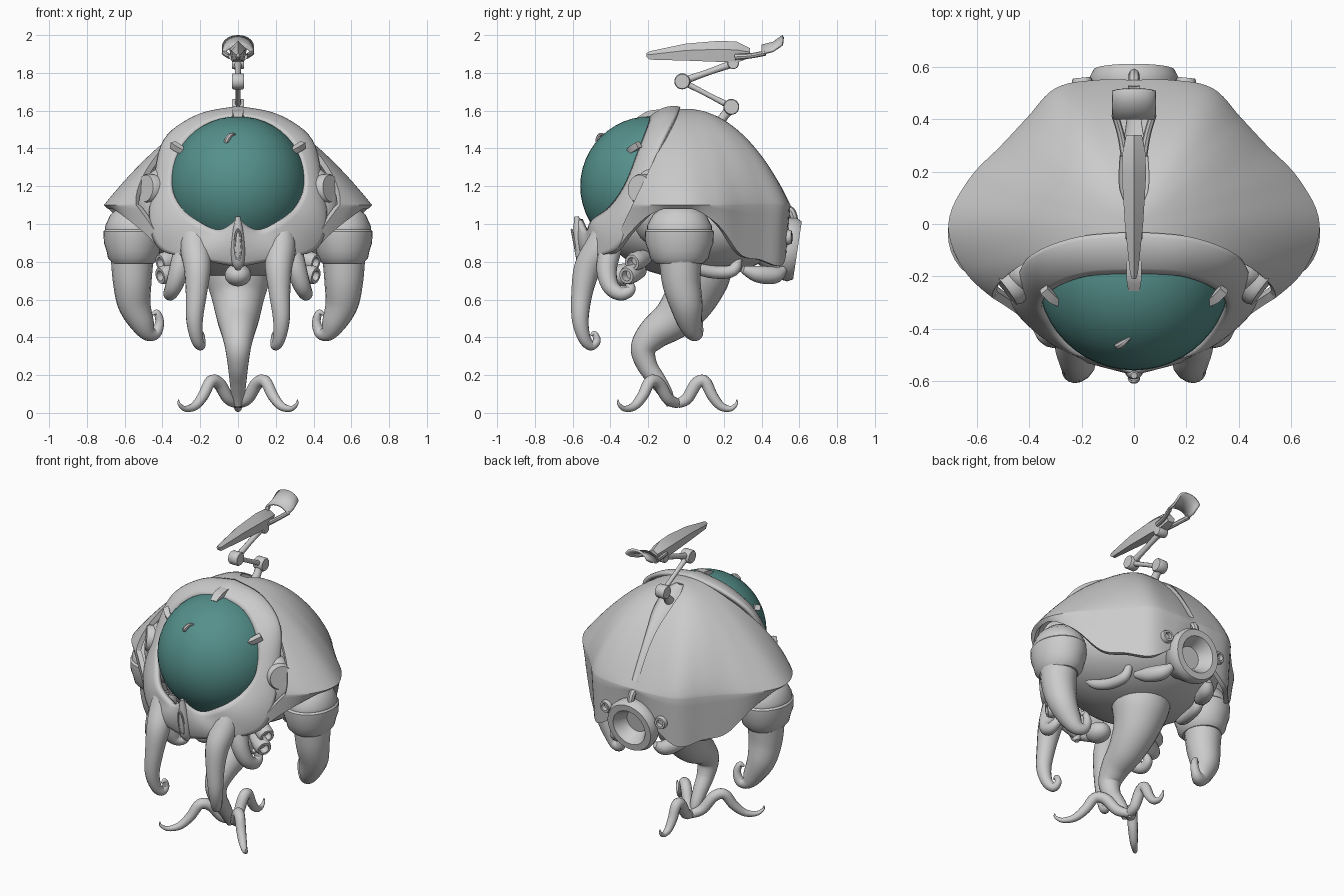
import bpy, bmesh, math
from mathutils import Vector, Matrix

if "Cube" in bpy.data.objects:
    bpy.data.objects.remove(bpy.data.objects["Cube"])


def material(name, rgb):
    m = bpy.data.materials.new(name)
    m.use_nodes = True
    m.diffuse_color = (*rgb, 1)
    m.node_tree.nodes["Principled BSDF"].inputs["Base Color"].default_value = (*rgb, 1)
    return m


GREY = material("pale_grey", (0.6, 0.6, 0.6))
TEAL = material("teal_glass", (0.09, 0.28, 0.26))


def smooth_path(keys, steps=6):
    """Catmull-Rom samples through equally weighted keys of any size."""
    out, n = [], len(keys) - 1
    for i in range(n):
        a, b, c, d = (keys[min(max(i + k, 0), n)] for k in (-1, 0, 1, 2))
        for s in range(steps):
            t = s / steps
            out.append(tuple(
                q + t / 2 * (r - p + t * (2 * p - 5 * q + 4 * r - w + t * (3 * (q - r) + w - p)))
                for p, q, r, w in zip(a, b, c, d)))
    return out + [tuple(keys[-1])]


def shade(ob, degrees):
    bpy.ops.object.select_all(action='DESELECT')
    ob.select_set(True)
    bpy.context.view_layer.objects.active = ob
    bpy.ops.object.shade_smooth_by_angle(angle=math.radians(degrees))


def grid(name, rows, mat=GREY, closed=True, caps=False, mirror=False, thick=0, cut=None):
    """Skin rows of points into one object."""
    bm = bmesh.new()
    vs = [[bm.verts.new(p) for p in row] for row in rows]
    n = len(rows[0])
    for a, b in zip(vs, vs[1:]):
        for i in range(n if closed else n - 1):
            j = (i + 1) % n
            bm.faces.new((a[i], a[j], b[j], b[i]))
    if caps:
        bm.faces.new(vs[0])
        bm.faces.new(vs[-1])
    bmesh.ops.remove_doubles(bm, verts=bm.verts, dist=0.0005)
    if cut:
        bmesh.ops.bisect_plane(bm, geom=bm.verts[:] + bm.edges[:] + bm.faces[:],
                               plane_co=cut[0], plane_no=cut[1], clear_outer=True)
    bmesh.ops.recalc_face_normals(bm, faces=bm.faces)
    me = bpy.data.meshes.new(name)
    bm.to_mesh(me)
    bm.free()
    me.materials.append(mat)
    ob = bpy.data.objects.new(name, me)
    bpy.context.collection.objects.link(ob)
    if mirror:
        ob.modifiers.new("mirror", 'MIRROR')
    if thick:
        s = ob.modifiers.new("thickness", 'SOLIDIFY')
        s.thickness = thick
    shade(ob, 40)
    return ob


def tube(name, keys, sides=16, wide=1, **kw):
    """Tapered tube through keys of x, y, z, radius."""
    pts = smooth_path(keys)
    pos = [Vector(p[:3]) for p in pts]
    rows, side = [], None
    for i, p in enumerate(pos):
        d = (pos[min(i + 1, len(pos) - 1)] - pos[max(i - 1, 0)]).normalized()
        if side is None:
            side = d.orthogonal()
        side = (side - d * side.dot(d)).normalized()
        up = d.cross(side)
        ring = []
        for k in range(sides):
            a = math.tau * k / sides
            q = p + (side * math.cos(a) + up * math.sin(a)) * pts[i][3]
            ring.append((q.x * wide, q.y, q.z))
        rows.append(ring)
    return grid(name, rows, caps=True, **kw)


def lathe(name, profile, loc, axis=(0, 0, 1), scale=(1, 1, 1), sides=32, **kw):
    """Turn a radius, height profile round an axis."""
    m = (Matrix.Translation(loc) @ Matrix.Diagonal((*scale, 1))
         @ Vector(axis).to_track_quat('Z', 'Y').to_matrix().to_4x4())
    rows = [[m @ Vector((r * math.cos(math.tau * k / sides), r * math.sin(math.tau * k / sides), h))
             for k in range(sides)] for r, h in profile]
    return grid(name, rows, **kw)


def ball(name, loc, scale, **kw):
    arc = [(math.sin(math.pi * i / 24), -math.cos(math.pi * i / 24)) for i in range(25)]
    return lathe(name, arc, loc, scale=scale, sides=48, **kw)


def drum(name, loc, r, h, axis=(1, 0, 0), **kw):
    return lathe(name, [(0, -h), (r * .9, -h), (r, -h * .8), (r, h * .8), (r * .9, h), (0, h)],
                 loc, axis, sides=24, **kw)


def socket(name, loc, r, h, axis, **kw):
    return lathe(name, [(r * .8, -h), (r, 0), (r, h * .7), (r * .85, h), (r * .55, h),
                        (r * .5, h * .4), (0, h * .4)], loc, axis, sides=20, **kw)


# Armour shell: domed crown, then a wall down to a rim that arches over each arm
crown, waist = 1.61, 1.1
radius = smooth_path([(r,) for r in (.56, .56, .56, .56, .6, .675, .71, .655, .592, .577, .6, .57, .55)])
rim = smooth_path([(z,) for z in (.84, .84, .84, .85, .96, 1.06, 1.09, 1.0, .84, .81, .78, .88, 1.03)])
rows, half = [], len(radius) - 1
for j in range(31):
    row = []
    for i in range(2 * half):
        k = i if i <= half else 2 * half - i
        a = math.pi * i / half
        f = math.sin(math.pi / 2 * min(j / 24, 1))
        w = max(j - 24, 0) / 6
        r = (.6 + (radius[k][0] - .6) * f) * f * (1 - .03 * w)
        swell = max(1 - f * f, 0) ** (1 - .25 * math.sin(2 * a) ** 2)
        z = waist + (crown - waist) * swell - w * max(waist - rim[k][0], .02)
        row.append((r * math.sin(a), -r * math.cos(a), z))
    rows.append(row)
shell = grid("armour_shell", rows, thick=.03, cut=((0, -.04, crown), (0, -.73, .35)))

# Spine groove cut into the shell
spine = [(0, y, waist + .51 * (1 - (y / .555) ** 2), r)
         for y, r in ((.06, .01), (.14, .022), (.25, .022), (.35, .015), (.44, .01), (.53, .008))]
cutter = tube("groove_cutter", spine, wide=2.6)
bpy.context.view_layer.objects.active = shell
boolean = shell.modifiers.new("groove", 'BOOLEAN')
boolean.operation = 'DIFFERENCE'
boolean.object = cutter
for m in list(shell.modifiers):
    bpy.ops.object.modifier_apply(modifier=m.name)
bpy.data.objects.remove(cutter)
shade(shell, 45)

# Inner body and glass canopy
ball("inner_core", (0, .05, 1.15), (.43, .38, .36))
ball("belly", (0, .05, .98), (.48, .47, .27))
eye = Vector((0, -.19, 1.2))
ball("glass_canopy", eye, (.37, .37, .37), mat=TEAL)
tube("canopy_hook", [(-.06, -.44, 1.41, .006), (-.06, -.465, 1.44, .014),
                     (-.04, -.455, 1.47, .012), (-.015, -.435, 1.475, .004)], sides=8)

# Face mask framing the canopy
inner = smooth_path([(0, -.19, 1.575), (.18, -.2, 1.53), (.31, -.25, 1.4), (.355, -.32, 1.22),
                     (.31, -.4, 1.1), (.22, -.5, 1.02), (.1, -.53, .97), (0, -.575, 1.03)])
outer = smooth_path([(0, -.03, 1.62), (.22, -.05, 1.575), (.395, -.12, 1.445), (.45, -.22, 1.2),
                     (.47, -.3, 1.03), (.42, -.37, .87), (.24, -.5, .82), (0, -.54, .77)])
rows = []
for s in range(9):
    t = s / 8
    row = []
    for a, b in zip(inner, outer):
        p = Vector(a).lerp(Vector(b), t)
        out = (p - eye).normalized()
        row.append(p + out * .09 * t * (1 - t))
    rows.append(row)
grid("face_mask", rows, closed=False, mirror=True, thick=.03)
tube("nose_ridge", [(0, -.58, 1.04, .012), (0, -.57, .97, .026), (0, -.555, .88, .038),
                    (0, -.54, .8, .034), (0, -.525, .76, .015)])
tube("nose_slot_rim", [(.018 * math.cos(a), -.59 - .015 * math.sin(a), .89 + .08 * math.sin(a), .006)
                       for a in [math.tau * i / 10 for i in range(11)]], sides=6)
tube("top_clip", [(0, -.14, 1.59, .024), (0, -.2, 1.58, .024), (0, -.25, 1.555, .018)], sides=4, wide=1.7)
tube("side_clip", [(.345, -.25, 1.42, .024), (.315, -.28, 1.4, .024), (.285, -.3, 1.385, .018)],
     sides=4, mirror=True)
ball("chin", (0, -.33, .73), (.07, .08, .06))

# Ear drums in the gaps beside the mask
drum("ear_drum", (.425, -.2, 1.18), .08, .085, axis=(.8, -.6, .1), mirror=True)
ball("ear_backing", (.39, -.19, 1.1), (.14, .1, .2), mirror=True)

# Big arms with banded shoulders
lathe("shoulder", [(0, 1.11), (.08, 1.095), (.14, 1.05), (.172, .99), (.172, .97), (.183, .96), (.18, .9),
                   (.165, .86), (.155, .82), (.125, .79), (0, .79)],
      (.555, -.035, 0), scale=(.86, 1, 1), mirror=True)
tube("arm", [(.56, -.03, .84, .115), (.56, -.025, .7, .103), (.55, 0, .58, .088), (.51, .02, .48, .066),
             (.475, .04, .425, .045), (.435, .06, .425, .032), (.415, .065, .48, .024),
             (.43, .055, .53, .018), (.455, .045, .52, .006)], mirror=True)

# Front tusks and small cheek feelers
tube("tusk", [(.23, -.42, .96, .07), (.225, -.46, .87, .08), (.215, -.52, .77, .072),
              (.22, -.55, .64, .057), (.23, -.56, .5, .045),
              (.22, -.54, .4, .034), (.2, -.505, .357, .027), (.193, -.472, .38, .021),
              (.195, -.485, .42, .015), (.2, -.505, .41, .005)], mirror=True)
tube("cheek_feeler", [(.28, -.4, .87, .06), (.31, -.42, .76, .054), (.34, -.4, .67, .045),
                      (.36, -.345, .63, .036), (.355, -.295, .65, .028), (.34, -.305, .69, .02),
                      (.335, -.33, .69, .008)], mirror=True)
for y, z in ((-.25, .81), (-.28, .74)):
    socket("cheek_socket", (.355, y, z), .05, .07, (.8, -.5, -.2), mirror=True)

# Central trunk and three curling feet: two to the front corners, one straight back
tube("trunk", [(0, .07, .8, .18), (0, .055, .71, .17), (0, .015, .6, .138), (0, -.065, .5, .112),
               (0, -.17, .42, .087), (0, -.225, .34, .068), (0, -.205, .25, .054), (0, -.15, .17, .045),
               (0, -.105, .1, .036), (0, -.08, .04, .022)], sides=24)
for sx, sy in ((-1, -1), (1, -1), (0, 1)):
    tube("foot", [(sx * d, -.045 + sy * d, z, r) for d, z, r in (
        (0, .05, .026), (.05, .075, .032), (.1, .155, .034), (.145, .165, .032), (.185, .09, .029),
        (.23, .035, .023), (.28, .022, .015), (.31, .045, .009), (.315, .07, .003))], sides=12)

# Rear thruster, its bolts and the ribs under the belly
lathe("thruster", [(.1, -.2), (.14, -.12), (.165, -.07), (.17, -.03), (.155, 0), (.115, 0),
                   (.095, -.03), (.07, -.08), (0, -.08)], (0, .59, .86), (0, 1, -.15), sides=40)
socket("rear_bolt", (.195, .51, .93), .04, .05, (.1, 1, 0), mirror=True)
tube("rear_pod", [(.14, .52, .76, .02), (.17, .47, .73, .045), (.21, .38, .735, .045), (.24, .3, .76, .02)],
     mirror=True)
tube("belly_rib", [(.27, .28, .83, .02), (.28, .25, .755, .032), (.3, .15, .745, .034), (.33, .05, .77, .03),
                   (.35, -.02, .82, .015)], mirror=True)
tube("spine_pin", [(0, .5, 1.09, .01), (0, .555, 1.07, .022), (0, .58, 1.0, .018)], sides=8)

# Folding arm on top
joints = [(0, .17, 1.53), (0, .24, 1.62), (0, -.02, 1.755), (0, .25, 1.85)]
for name, a, b, r in zip(("arm_mount", "lower_link", "upper_link"), joints, joints[1:], (.03, .017, .021)):
    tube(name, [(*a, r), (*Vector(a).lerp(Vector(b), .5), r * .8), (*b, r)], sides=10)
for p, r in zip(joints[1:], (.042, .042, .03)):
    drum("arm_joint", p, r, .032)

# Blade head with a forked scoop at its tail
sections = ((-.21, 1.905, 1.885, .008), (-.19, 1.915, 1.87, .015), (0, 1.955, 1.865, .035),
            (.18, 1.97, 1.858, .046), (.27, 1.965, 1.855, .044), (.34, 1.93, 1.88, .03))
grid("blade_head", [[(0, y, t), (w, y, t * .6 + b * .4), (w * .7, y, b), (-w * .7, y, b),
                     (-w, y, t * .6 + b * .4)] for y, t, b, w in sections], caps=True)
tube("scoop_prong", [(.035, .26, 1.885, .016), (.05, .34, 1.89, .014), (.073, .42, 1.905, .014)],
     sides=8, mirror=True)
arc = [(i - 8) / 8 * 1.4 for i in range(17)]
grid("tail_scoop", [[(.085 * math.sin(a), y, z - .06 * (1 - math.cos(a))) for a in arc]
                    for y, z in ((.4, 1.95), (.46, 1.965), (.51, 2.0))], closed=False, thick=.014)
